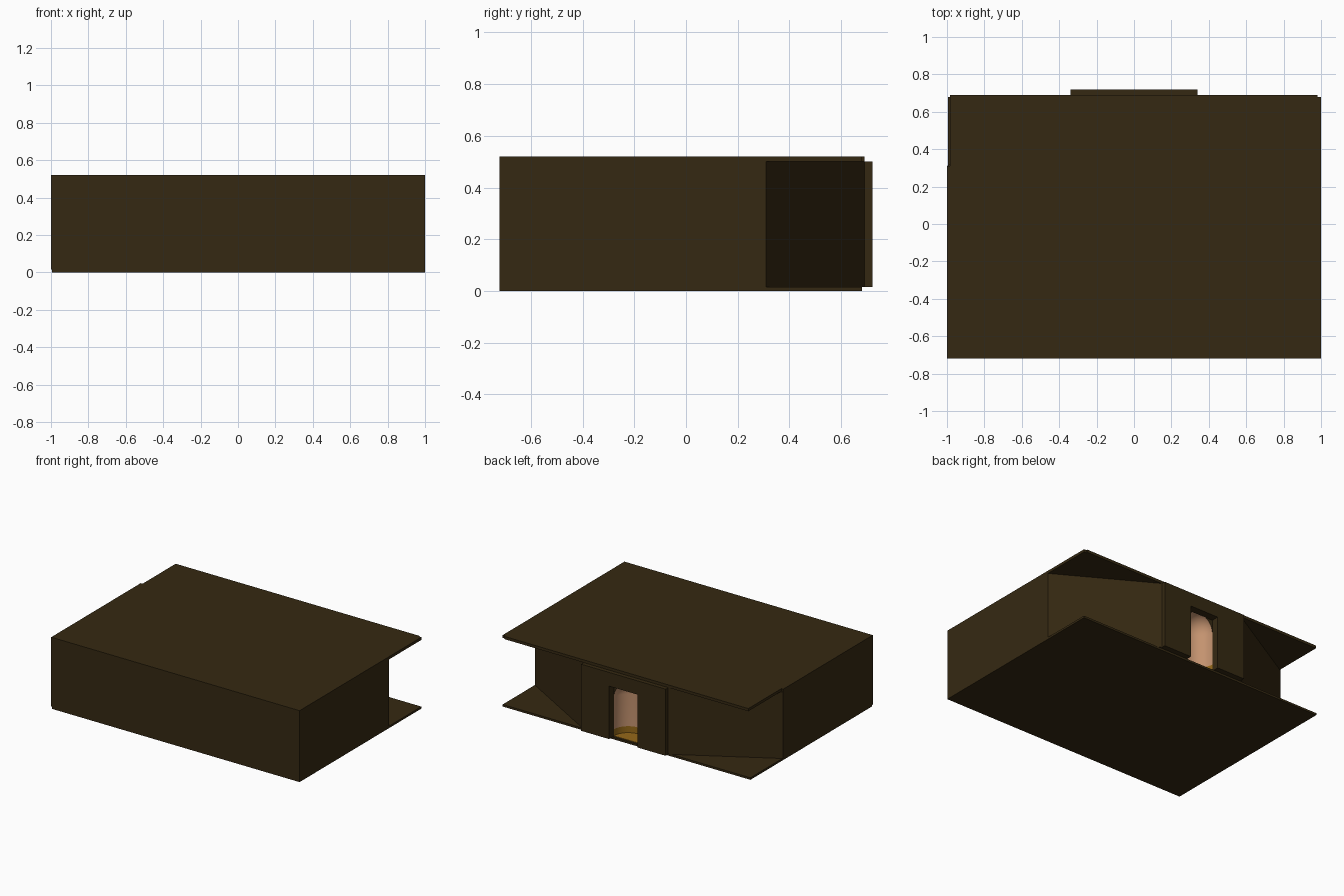
import bpy, bmesh, math
from mathutils import Vector

if "Cube" in bpy.data.objects:
    bpy.data.objects.remove(bpy.data.objects["Cube"])


def material(name, rgb):
    m = bpy.data.materials.new(name)
    m.diffuse_color = (*rgb, 1)
    m.use_nodes = True
    m.node_tree.nodes["Principled BSDF"].inputs["Base Color"].default_value = m.diffuse_color
    return m


BROWN = material("dark_brown", (0.036, 0.022, 0.006))
PEACH = material("peach", (0.55, 0.29, 0.16))
GOLD = material("gold", (0.30, 0.14, 0.01))


def finish(name, bm, mat, smooth=False):
    me = bpy.data.meshes.new(name)
    bm.to_mesh(me)
    bm.free()
    me.materials.append(mat)
    for p in me.polygons:
        p.use_smooth = smooth
    ob = bpy.data.objects.new(name, me)
    bpy.context.collection.objects.link(ob)
    return ob


def prism(name, outline, z0, z1, mat=BROWN):
    """Extrude a plan outline between two heights."""
    bm = bmesh.new()
    face = bm.faces.new([bm.verts.new((x, y, z0)) for x, y in outline])
    top = bmesh.ops.extrude_face_region(bm, geom=[face])["geom"]
    verts = [v for v in top if isinstance(v, bmesh.types.BMVert)]
    bmesh.ops.translate(bm, verts=verts, vec=(0, 0, z1 - z0))
    bmesh.ops.recalc_face_normals(bm, faces=bm.faces)
    return finish(name, bm, mat)


def box(name, x0, x1, y0, y1, z0, z1, mat=BROWN):
    return prism(name, [(x0, y0), (x1, y0), (x1, y1), (x0, y1)], z0, z1, mat)


F, C, T = 0.015, 0.5, 0.02          # floor top, ceiling, wall thickness

# Floor, roof and front wall
box("floor", -0.995, 1, -0.72, 0.68, 0, F)
box("roof", -0.985, 0.98, -0.72, 0.69, C, 0.52)
box("front_wall", -1, 1, -0.72, -0.70, F, 0.52)

# Side walls, roof edges and slanted back walls on both sides
for s, side in ((-1, "left"), (1, "right")):
    box(side + "_wall", *sorted((s, s * (1 - T))), -0.70, 0.31, F, C)
    box(side + "_roof_edge", *sorted((s, s * 0.98)), -0.70, 0.31 if s < 0 else 0.68, C, 0.52)
    prism(side + "_slanted_wall",
          [(s, 0.31), (s * 0.34, 0.69), (s * 0.34, 0.667), (s * (1 - T), 0.295)], F, C)

# Back portal around a rectangular opening
W, Y, LINTEL = 0.115, 0.665, 0.40
box("portal_left", -0.34, -W, Y, 0.72, F, C)
box("portal_right", W, 0.34, Y, 0.72, F, C)
box("portal_lintel", -W, W, Y, 0.72, LINTEL, C)

# Arched surround behind the opening
SPRING, N = 0.30, 24
bm = bmesh.new()
pairs = []
for i in range(N + 1):
    a = math.pi * i / N
    x = W * math.cos(a)
    pairs.append((bm.verts.new((x, Y, SPRING + W * math.sin(a))), bm.verts.new((x, Y, C))))
for (a, b), (c, d) in zip(pairs, pairs[1:]):
    bm.faces.new((a, b, d, c))
finish("arch_surround", bm, BROWN)


def apse(name, profile, mat):
    """Revolve a half profile of (radius, z) to form a concave niche."""
    bm = bmesh.new()
    vs = [bm.verts.new((r, Y, z)) for r, z in profile]
    edges = [bm.edges.new(p) for p in zip(vs, vs[1:])]
    bmesh.ops.spin(bm, geom=vs + edges, cent=(0, Y, 0), axis=(0, 0, 1),
                   angle=-math.pi, steps=N)
    bmesh.ops.remove_doubles(bm, verts=bm.verts, dist=1e-5)
    bmesh.ops.recalc_face_normals(bm, faces=bm.faces)
    # Point the normals into the niche
    if sum(f.normal.dot(f.calc_center_median() - Vector((0, Y, 0.2))) for f in bm.faces) > 0:
        bmesh.ops.reverse_faces(bm, faces=bm.faces)
    return finish(name, bm, mat, True)


# Domed niche with a gold base band and floor
dome = [(W * math.cos(t * math.pi / 24), SPRING + W * math.sin(t * math.pi / 24)) for t in range(13)]
apse("niche", [(W, 0.065)] + dome, PEACH)
apse("niche_base_band", [(W, F), (W, 0.065)], GOLD)
prism("niche_floor", [(W * math.cos(math.pi * i / N), Y - W * math.sin(math.pi * i / N))
                      for i in range(N + 1)], F, F + 0.003, GOLD)
